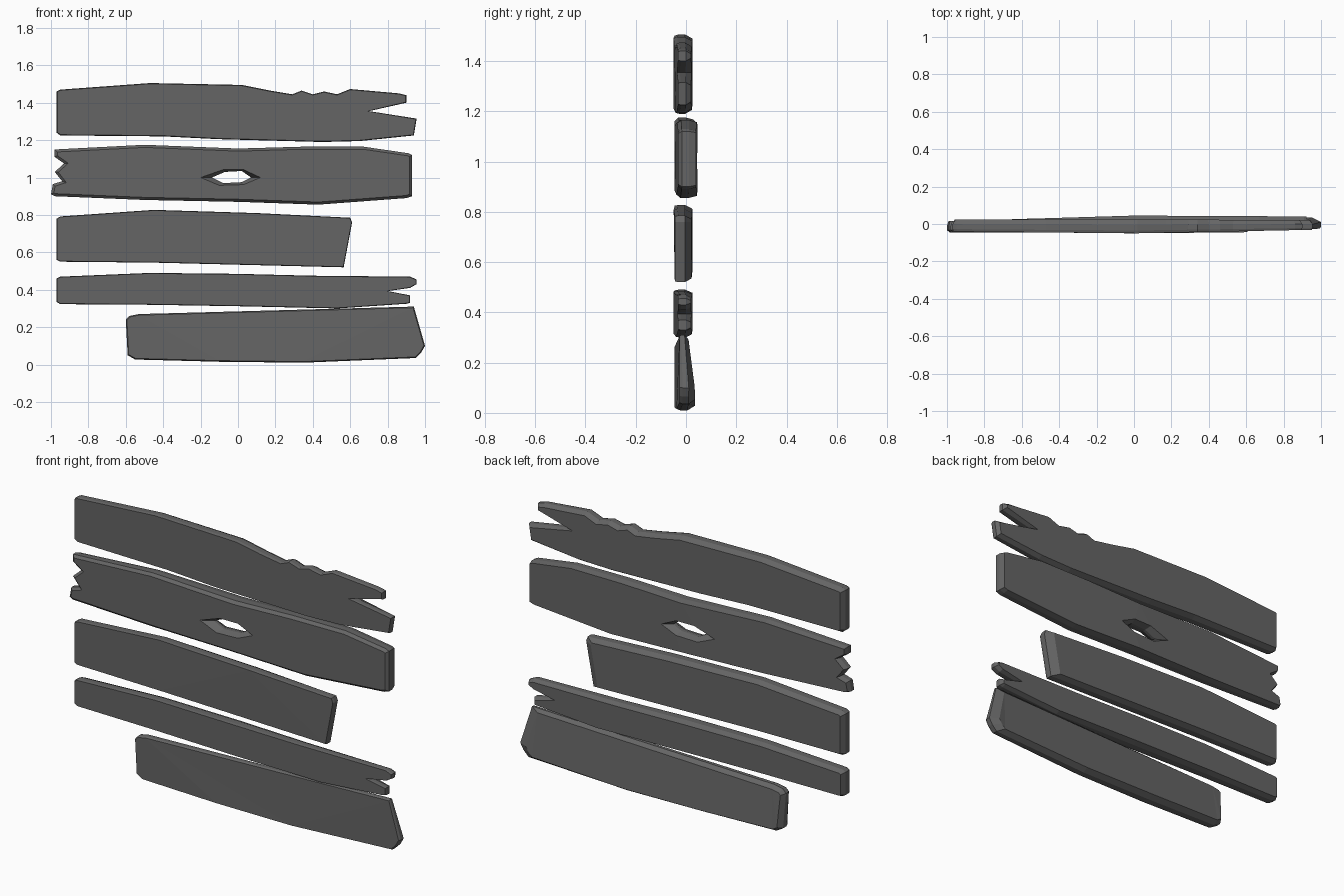
import bpy
import bmesh
from mathutils import Vector

if "Cube" in bpy.data.objects:
    bpy.data.objects.remove(bpy.data.objects["Cube"], do_unlink=True)

wood = bpy.data.materials.new("weathered_grey_wood")
wood.use_nodes = True
GREY = (0.13, 0.13, 0.13, 1)
wood.diffuse_color = GREY
wood.node_tree.nodes["Principled BSDF"].inputs["Base Color"].default_value = GREY


def along(values, x):
    """Blend left, middle and right values along the plank."""
    left, middle, right = values
    return middle + abs(x) * ((right if x > 0 else left) - middle)


def inset(outline, amount):
    """Move a clockwise outline inward, with limited mitres at sharp corners."""
    points = [Vector(p) for p in outline]
    result = []
    for i, point in enumerate(points):
        before = (point - points[i - 1]).normalized()
        after = (points[(i + 1) % len(points)] - point).normalized()
        n1 = Vector((before.y, -before.x))
        n2 = Vector((after.y, -after.x))
        mitre = (n1 + n2).normalized()
        result.append(point + mitre * amount / max(mitre.dot(n1), 0.6))
    return result


def plank(name, outline, front, back, front_bevel, back_bevel,
          end_cut=0, lean=0, hole=None, hole_rim=None):
    bm = bmesh.new()
    right_end = max(p[0] for p in outline) - 0.1

    def ring(points, depth, is_back=False):
        verts = []
        for x, z in points:
            y0 = along(front, x)
            y1 = along(back, x) - lean * max(0, z - 0.1)
            shift = end_cut if is_back and x > right_end else 0
            verts.append(bm.verts.new((x - shift, y0 + (y1 - y0) * depth, z)))
        return verts

    def loop_edges(verts):
        return [bm.edges.get(pair) or bm.edges.new(pair)
                for pair in zip(verts, verts[1:] + verts[:1])]

    def skin(rings):
        for a, b in zip(rings, rings[1:]):
            for i in range(len(a)):
                bm.faces.new((a[i - 1], a[i], b[i], b[i - 1]))

    # Chamfered outer wall
    rings = [ring(inset(outline, front_bevel), 0),
             ring(outline, 0.2),
             ring(outline, 0.6),
             ring(inset(outline, back_bevel), 1, True)]
    skin(rings)
    caps = [loop_edges(rings[0]), loop_edges(rings[-1])]

    # Knot hole with a sloping rim on both faces
    if hole:
        inner = [ring(hole_rim, 0), ring(hole, 0.4),
                 ring(hole, 0.6), ring(hole_rim, 1)]
        skin(inner)
        caps[0] += loop_edges(inner[0])
        caps[1] += loop_edges(inner[-1])

    for edges, side in zip(caps, (-1, 1)):
        bmesh.ops.triangle_fill(bm, edges=edges, use_beauty=True,
                                normal=(0, side, 0))
    bmesh.ops.recalc_face_normals(bm, faces=bm.faces)
    mesh = bpy.data.meshes.new(name)
    bm.to_mesh(mesh)
    bm.free()
    mesh.materials.append(wood)
    obj = bpy.data.objects.new(name, mesh)
    bpy.context.collection.objects.link(obj)


# Top plank: wavy upper edge and split right end
plank("top_plank",
      [(-.97, 1.46), (-.95, 1.47), (-.47, 1.505), (.02, 1.495), (.17, 1.465),
       (.29, 1.445), (.34, 1.465), (.4, 1.445), (.46, 1.46), (.53, 1.445),
       (.6, 1.473), (.86, 1.45), (.9, 1.44), (.9, 1.4), (.7, 1.355),
       (.955, 1.315), (.94, 1.225), (.65, 1.195), (.45, 1.19), (-.1, 1.205),
       (-.4, 1.22), (-.95, 1.225), (-.97, 1.24)],
      (-.04, -.05, -.03), (.025, .025, .02), .004, .015)

# Second plank: ragged left end and knot hole
plank("knot_plank",
      [(-.98, 1.15), (-.5, 1.175), (0, 1.155), (.35, 1.165), (.67, 1.165),
       (.91, 1.13), (.93, 1.12), (.93, .9), (.9, .89), (.43, .855),
       (0, .87), (-.5, .88), (-.98, .9), (-1, .91), (-.99, .965),
       (-.94, .98), (-.98, 1.03), (-.93, 1.075), (-.98, 1.11)],
      (-.045, -.045, -.03), (.015, .045, .04), .014, .008,
      hole=[(-.14, 1), (-.07, 1.03), (.02, 1.035), (.07, 1),
            (.02, .975), (-.08, .97)],
      hole_rim=[(-.2, 1), (-.08, 1.042), (.03, 1.042), (.12, 1),
                (.03, .962), (-.1, .958)])

# Third plank: short, with a sloping sawn end
plank("short_plank",
      [(-.97, .78), (-.95, .792), (-.45, .827), (.1, .81), (.6, .785),
       (.61, .76), (.565, .52), (-.45, .545), (-.95, .55), (-.97, .56)],
      (-.04, -.05, -.04), (.025, .025, .02), .003, .015, end_cut=.03)

# Fourth plank: narrow, with a split right end
plank("narrow_plank",
      [(-.97, .46), (-.95, .47), (-.47, .49), (0, .485), (.4, .475),
       (.92, .47), (.955, .455), (.955, .43), (.92, .41), (.8, .393),
       (.92, .37), (.92, .33), (.9, .325), (.53, .3), (0, .312),
       (-.5, .32), (-.95, .323), (-.97, .335)],
      (-.04, -.05, -.03), (.025, .025, .02), .003, .012)

# Bottom plank: offset to the left, leaning back face
plank("bottom_plank",
      [(-.6, .24), (-.58, .26), (-.53, .27), (.94, .31), (1, .1),
       (.98, .065), (.95, .035), (.35, .01), (-.1, .015), (-.55, .027),
       (-.59, .05)],
      (-.045, -.045, -.025), (.025, .035, .035), .006, .018,
      end_cut=.03, lean=.13)
